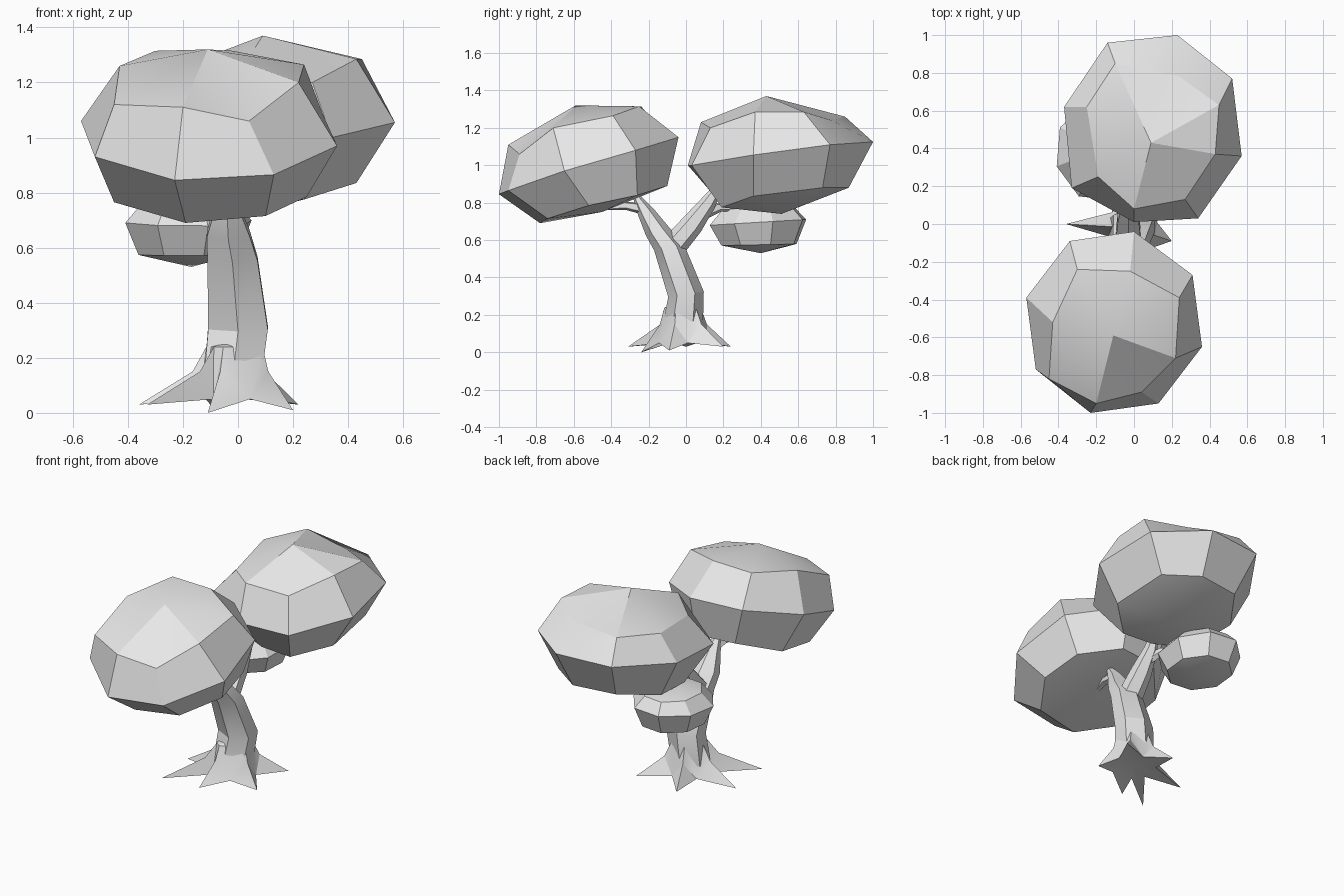
import bpy, bmesh, math
from mathutils import Vector

cube = bpy.data.objects.get("Cube")
if cube:
    bpy.data.objects.remove(cube, do_unlink=True)

grey = bpy.data.materials.new("plain_grey")
grey.use_nodes = True
grey.diffuse_color = (0.8, 0.8, 0.8, 1)
grey.node_tree.nodes["Principled BSDF"].inputs["Base Color"].default_value = (0.8, 0.8, 0.8, 1)


def finish(name, bm, angle):
    """Turn a bmesh into a shaded, coloured object."""
    bmesh.ops.recalc_face_normals(bm, faces=bm.faces[:])
    mesh = bpy.data.meshes.new(name)
    bm.to_mesh(mesh)
    bm.free()
    mesh.materials.append(grey)
    obj = bpy.data.objects.new(name, mesh)
    bpy.context.collection.objects.link(obj)
    bpy.ops.object.select_all(action="DESELECT")
    obj.select_set(True)
    bpy.context.view_layer.objects.active = obj
    bpy.ops.object.shade_smooth_by_angle(angle=math.radians(angle))
    return obj


def loft(name, rings, bottom, top, angle=20):
    """Skin equal-sized rings and close both ends with a fan to a point."""
    bm = bmesh.new()
    loops = [[bm.verts.new(p) for p in ring] for ring in rings]
    n = len(loops[0])
    for a, b in zip(loops, loops[1:]):
        for i in range(n):
            j = (i + 1) % n
            bm.faces.new((a[i], a[j], b[j], b[i]))
    for loop, point in ((loops[0], bottom), (loops[-1], top)):
        tip = bm.verts.new(point)
        for i in range(n):
            bm.faces.new((loop[i], loop[(i + 1) % n], tip))
    return finish(name, bm, angle)


def oval(center, rx, ry, n=6, turn=0.0, tilt=0.0):
    """Ring around a centre; tilt is the rise of z per unit of y."""
    cx, cy, cz = center
    pts = []
    for i in range(n):
        a = turn + math.tau * i / n
        dy = ry * math.sin(a)
        pts.append((cx + rx * math.cos(a), cy + dy, cz + tilt * dy))
    return pts


def limb(name, path, n=6):
    """Tapered limb along (x, y, z, rx, ry, tilt) stations."""
    rings = [oval(s[:3], s[3], s[4], n, math.pi / 6, s[5]) for s in path]
    return loft(name, rings, path[0][:3], path[-1][:3], 20)


# Front canopy: lower ring, rim, upper ring
loft("front_canopy", [
    [(-0.45, -0.34, 0.81), (-0.26, -0.13, 0.89), (0.0, -0.10, 0.89), (0.22, -0.26, 0.84),
     (0.25, -0.52, 0.785), (0.10, -0.74, 0.715), (-0.19, -0.78, 0.69), (-0.45, -0.62, 0.765)],
    [(-0.57, -0.39, 1.06), (-0.34, -0.09, 1.14), (0.0, -0.04, 1.15), (0.31, -0.27, 1.08),
     (0.36, -0.65, 0.97), (0.13, -0.95, 0.865), (-0.23, -1.0, 0.845), (-0.52, -0.77, 0.93)],
    [(-0.43, -0.52, 1.26), (-0.30, -0.24, 1.315), (-0.02, -0.25, 1.315), (0.24, -0.39, 1.265),
     (0.22, -0.71, 1.20), (0.04, -0.89, 1.06), (-0.20, -0.95, 1.11), (-0.45, -0.82, 1.12)],
], (-0.10, -0.45, 0.75), (-0.11, -0.59, 1.32))

# Back canopy: lower ring, rim, upper ring
loft("back_canopy", [
    [(0.03, 0.20, 0.78), (0.24, 0.19, 0.775), (0.43, 0.36, 0.835), (0.40, 0.73, 0.88),
     (0.20, 0.87, 0.88), (-0.08, 0.83, 0.88), (-0.24, 0.60, 0.83), (-0.20, 0.30, 0.79)],
    [(0.0, 0.01, 1.0), (0.34, 0.03, 1.0), (0.57, 0.36, 1.055), (0.52, 0.77, 1.11),
     (0.23, 1.0, 1.125), (-0.14, 0.96, 1.12), (-0.37, 0.62, 1.08), (-0.33, 0.19, 1.03)],
    [(0.0, 0.08, 1.23), (0.27, 0.13, 1.20), (0.43, 0.37, 1.285), (0.45, 0.63, 1.285),
     (0.24, 0.78, 1.24), (-0.10, 0.85, 1.26), (-0.25, 0.62, 1.24), (-0.19, 0.25, 1.20)],
], (0.10, 0.51, 0.74), (0.09, 0.43, 1.37))

# Small lower canopy
loft("small_canopy", [
    oval((-0.18, 0.39, 0.575), 0.19, 0.21, 8, 0.3, 0.02),
    oval((-0.18, 0.385, 0.695), 0.24, 0.27, 8, 0.3, 0.06),
    oval((-0.18, 0.39, 0.77), 0.17, 0.20, 8, 0.3, 0.02),
], (-0.17, 0.40, 0.53), (-0.18, 0.39, 0.81))

# Trunk leaning forward into the front branch
limb("trunk", [
    (-0.02, -0.02, 0.12, 0.12, 0.11, 0.0),
    (0.0, 0.0, 0.31, 0.125, 0.095, 0.15),
    (-0.02, -0.09, 0.56, 0.105, 0.08, 0.2),
    (-0.035, -0.155, 0.65, 0.09, 0.06, 0.4),
    (-0.04, -0.215, 0.75, 0.05, 0.04, 0.5),
    (-0.04, -0.27, 0.84, 0.02, 0.015, 0.5),
])

# Back branch and thin twigs
limb("back_branch", [
    (-0.03, -0.09, 0.54, 0.08, 0.06, -0.6),
    (-0.03, 0.03, 0.68, 0.065, 0.05, -0.7),
    (-0.03, 0.12, 0.80, 0.04, 0.035, -0.7),
    (-0.02, 0.17, 0.88, 0.02, 0.02, -0.7),
])
limb("front_twig", [
    (-0.04, -0.22, 0.765, 0.035, 0.012, -3.0),
    (-0.05, -0.33, 0.785, 0.025, 0.008, -3.0),
    (-0.07, -0.42, 0.77, 0.01, 0.003, -3.0),
], 5)
limb("back_twig", [
    (-0.03, 0.08, 0.74, 0.03, 0.012, -3.0),
    (-0.07, 0.18, 0.775, 0.025, 0.008, -3.0),
    (-0.12, 0.27, 0.77, 0.012, 0.004, -3.0),
], 5)

# Roots: pointed ridges spreading from the trunk with valleys between them
tips = [Vector(p) for p in ((0.20, -0.09, 0.01), (0.22, 0.20, 0.03), (-0.10, 0.24, 0.03),
                            (-0.36, 0.0, 0.03), (-0.33, -0.31, 0.03), (-0.11, -0.24, 0.0))]
hub = Vector((-0.01, -0.02, 0))
bm = bmesh.new()
tip_v, mid_v, high_v, low_v = [], [], [], []
for i, tip in enumerate(tips):
    out = Vector((tip.x - hub.x, tip.y - hub.y, 0)).normalized()
    after = tips[(i + 1) % 6] - hub
    side = (out + Vector((after.x, after.y, 0)).normalized()).normalized()
    tip_v.append(bm.verts.new(tip))
    mid = hub + out * (0.10 + 0.22 * ((tip - hub).length - 0.10))
    mid_v.append(bm.verts.new((mid.x, mid.y, 0.15)))
    high_v.append(bm.verts.new(hub + out * 0.105 + Vector((0, 0, 0.24))))
    low_v.append(bm.verts.new(hub + side * 0.135 + Vector((0, 0, 0.05))))
under = bm.verts.new((hub.x, hub.y, 0.07))
cap = bm.verts.new((hub.x, hub.y, 0.27))
for i in range(6):
    j = (i + 1) % 6
    bm.faces.new((tip_v[i], low_v[i], mid_v[i]))
    bm.faces.new((tip_v[j], mid_v[j], low_v[i]))
    bm.faces.new((mid_v[i], low_v[i], high_v[i]))
    bm.faces.new((mid_v[j], high_v[j], low_v[i]))
    bm.faces.new((high_v[i], low_v[i], high_v[j]))
    bm.faces.new((high_v[i], high_v[j], cap))
    bm.faces.new((tip_v[j], low_v[j], under, low_v[i]))
finish("roots", bm, 20)
